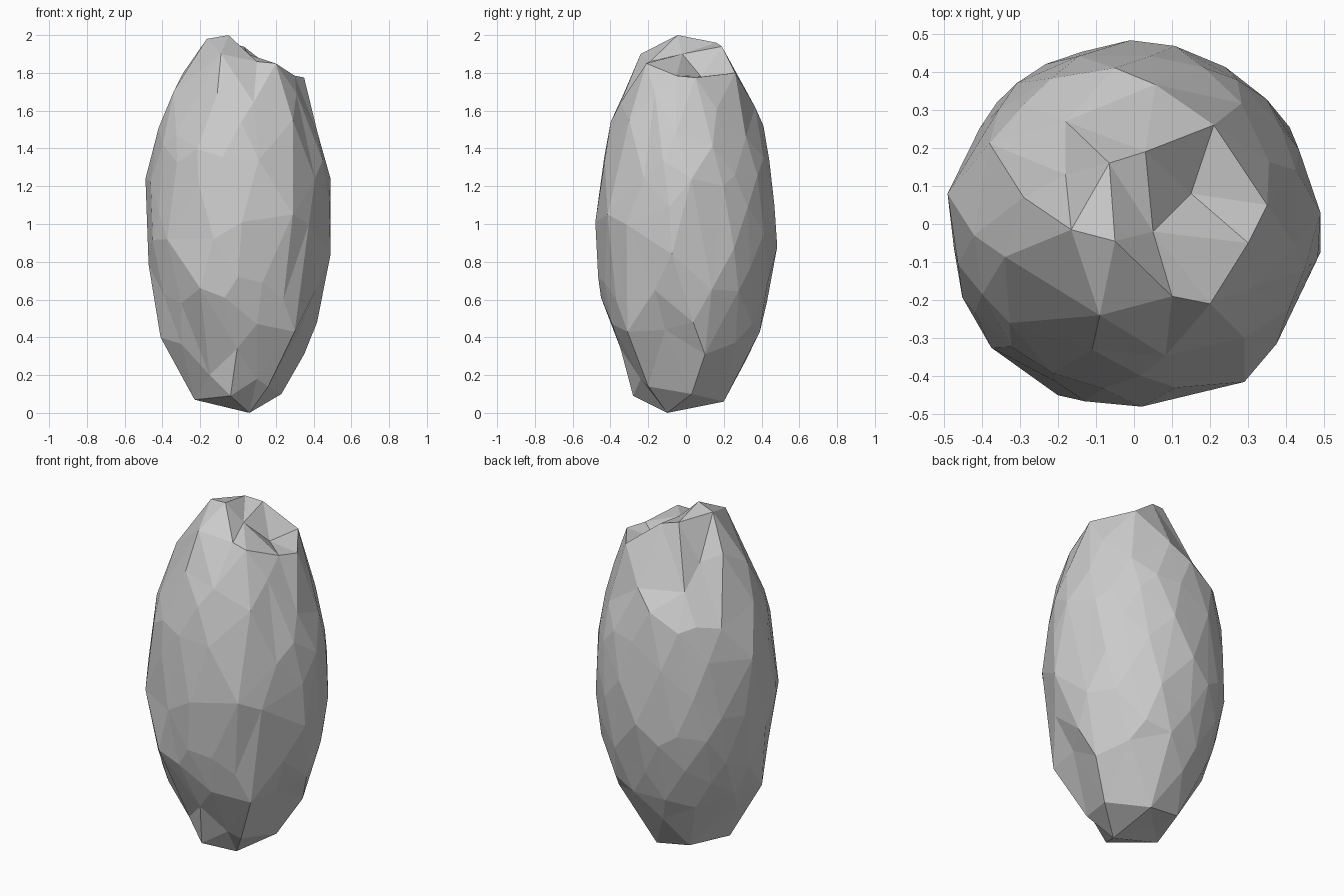
import bpy, bmesh, math, random
from mathutils import Vector

if "Cube" in bpy.data.objects:
    bpy.data.objects.remove(bpy.data.objects["Cube"])

random.seed(4)
RADII = Vector((0.495, 0.485, 1.0))
CENTRE = Vector((0, 0, 1))

# hand-placed corners: chips, ridges and lips
CHIPS = [
    # broken crown
    (-.05, -.045, 2.0), (-.165, -.015, 1.98), (-.065, .16, 1.96), (.03, .19, 1.94),
    (-.09, -.24, 1.9), (.05, -.02, 1.9), (.1, -.19, 1.86), (.2, -.21, 1.85),
    (.3, -.05, 1.785), (.35, .05, 1.775), (.15, .08, 1.78), (.21, .26, 1.8),
    # back left notch near the top
    (-.18, .27, 1.62), (-.29, .07, 1.8), (-.18, .13, 1.74),
    # front lower chip
    (0, -.465, .72), (.13, -.43, .69), (.24, -.37, .6), (-.07, -.45, .61),
    (-.2, -.45, .66), (.1, -.24, .18), (-.04, -.28, .09),
    # right lower chip
    (.41, -.165, .65), (.3, -.31, .43), (.16, -.2, .14), (.35, .1, .31), (.33, -.11, .44),
    # foot
    (.06, -.1, 0), (-.23, -.08, .07), (.05, .2, .06), (-.15, -.24, .2),
    (-.09, .05, .07), (.23, .03, .1), (-.15, .18, .09),
    # side ridges
    (-.41, -.12, .4), (.29, -.415, 1.05), (.29, -.3, 1.55), (-.42, -.03, 1.51),
    (-.49, .08, 1.24), (.49, .03, 1.24), (.49, -.075, .84), (-.01, .483, .88),
    (.02, -.48, 1.01), (-.05, .41, 1.52), (.11, -.43, 1.34), (-.375, -.325, .92),
    (-.11, -.33, 1.69),
]


def direction(p):
    d = Vector(p) - CENTRE
    return Vector((d.x / RADII.x, d.y / RADII.y, d.z / RADII.z)).normalized()


# corners as (direction from the centre, final position)
corners = [(direction(p), Vector(p)) for p in CHIPS]
fixed = [c[0] for c in corners]

# evenly scattered corners over the rest of the egg-shaped body
N = 150
for i in range(N):
    z = 1 - (2 * i + 1) / N
    r, a = math.sqrt(1 - z * z), i * 2.39996
    d = Vector((r * math.cos(a), r * math.sin(a), z))
    d = (d + Vector([random.uniform(-.06, .06) for _ in range(3)])).normalized()
    # keep the broken crown and foot free of extra corners
    gap = .36 if z > .72 or z < -.75 else .24
    if min(d.angle(f) for f in fixed) < gap:
        continue
    s = random.uniform(.97, 1.0)
    corners.append((d, CENTRE + Vector((d.x * RADII.x, d.y * RADII.y, d.z * RADII.z)) * s))

# skin the directions, then move each corner into place
bm = bmesh.new()
target = {bm.verts.new(d): p for d, p in corners}
bmesh.ops.convex_hull(bm, input=list(bm.verts))
for v, p in target.items():
    if v.is_valid:
        v.co = p
bmesh.ops.recalc_face_normals(bm, faces=bm.faces)
mesh = bpy.data.meshes.new("rock")
bm.to_mesh(mesh)
bm.free()
rock = bpy.data.objects.new("rock", mesh)
bpy.context.collection.objects.link(rock)
